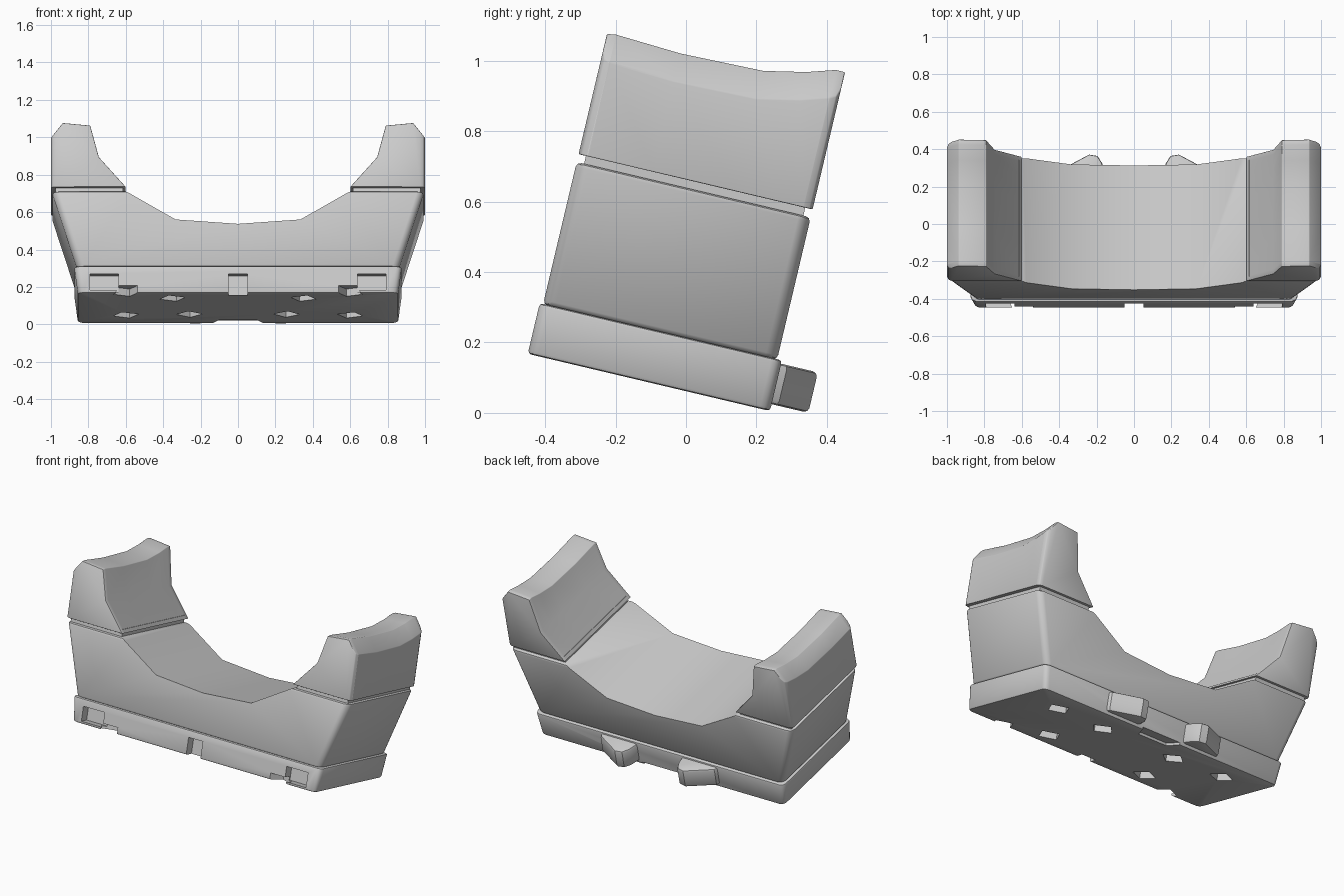
import bpy, bmesh, math
from mathutils import Matrix

cube = bpy.data.objects.get("Cube")
if cube:
    bpy.data.objects.remove(cube, do_unlink=True)

grey = bpy.data.materials.new("light grey")
grey.use_nodes = True
grey.diffuse_color = (0.6, 0.6, 0.6, 1)
grey.node_tree.nodes["Principled BSDF"].inputs["Base Color"].default_value = (0.6, 0.6, 0.6, 1)

# The whole cradle leans back by this angle
TILT = Matrix.Rotation(math.radians(-13.3), 4, 'X')
FRONT, BACK = -0.466, 0.217


def loft(rings):
    """Closed solid through a list of equal-length rings."""
    bm = bmesh.new()
    rows = [[bm.verts.new(p) for p in ring] for ring in rings]
    n = len(rows[0])
    for a, b in zip(rows, rows[1:]):
        for i in range(n):
            j = (i + 1) % n
            bm.faces.new((a[i], a[j], b[j], b[i]))
    bm.faces.new(rows[0])
    bm.faces.new(rows[-1])
    bmesh.ops.recalc_face_normals(bm, faces=bm.faces)
    return bm


def bevel(bm, test, width, segments=2):
    """Round the sharp edges whose midpoint and direction pass the test."""
    picked = []
    for e in bm.edges:
        a, b = e.verts
        sharp = e.calc_face_angle(0) > math.radians(35)
        if sharp and test((a.co + b.co) / 2, b.co - a.co):
            picked.append(e)
    bmesh.ops.bevel(bm, geom=picked, offset=width, segments=segments,
                    profile=0.5, affect='EDGES', clamp_overlap=True)


def finish(name, bm):
    bmesh.ops.recalc_face_normals(bm, faces=bm.faces)
    bmesh.ops.transform(bm, matrix=TILT, verts=bm.verts)
    mesh = bpy.data.meshes.new(name)
    bm.to_mesh(mesh)
    bm.free()
    obj = bpy.data.objects.new(name, mesh)
    bpy.context.collection.objects.link(obj)
    mesh.materials.append(grey)
    return obj


def smooth(obj):
    bpy.ops.object.select_all(action='DESELECT')
    obj.select_set(True)
    bpy.context.view_layer.objects.active = obj
    bpy.ops.object.shade_smooth_by_angle(angle=math.radians(35))


def box(x, y, z, sx, sy, sz, turn=0):
    bm = bmesh.new()
    m = (Matrix.Translation((x, y, z)) @ Matrix.Rotation(math.radians(turn), 4, 'Z')
         @ Matrix.Diagonal((sx, sy, sz, 1)))
    bmesh.ops.create_cube(bm, size=1, matrix=m)
    return bm


def mirrored(points):
    return points + [(-x, z) for x, z in reversed(points) if x > 0]


# Base slab, a little narrower at the bottom
def rect(half, z, y0=-0.476, y1=0.231):
    return [(-half, y0, z), (half, y0, z), (half, y1, z), (-half, y1, z)]


bm = loft([rect(0.856, 0.06), rect(0.876, 0.208)])
bevel(bm, lambda m, d: abs(m.x) > 0.8 and abs(d.z) > 0.1, 0.03)
bevel(bm, lambda m, d: True, 0.01)
base = finish("base", bm)

# Front windows, underside sockets and the rear thumb recess
cutters = [box(0, FRONT, 0.10, 0.1, 0.09, 0.13)]
for s in (-1, 1):
    cutters.append(box(s * 0.715, FRONT, 0.12, 0.15, 0.09, 0.09))
    for x, y, turn in ((0.6, 0.04, 28), (0.26, 0.02, 42), (0.35, -0.35, 28), (0.6, -0.465, 28)):
        cutters.append(box(s * x, y, 0.06, 0.1, 0.1, 0.08, -s * turn))
cutters.append(loft([[(-0.14, 0.24, z), (0.14, 0.24, z), (0.1, 0.15, z), (-0.1, 0.15, z)]
                     for z in (0.04, 0.075)]))
for cut_mesh in cutters:
    cutter = finish("cutter", cut_mesh)
    cutter.hide_render = True
    mod = base.modifiers.new("cut", 'BOOLEAN')
    mod.operation = 'DIFFERENCE'
    mod.solver = 'EXACT'
    mod.object = cutter
    bpy.context.view_layer.objects.active = base
    bpy.ops.object.modifier_apply(modifier=mod.name)
    bpy.data.objects.remove(cutter, do_unlink=True)
smooth(base)

# Main body with the curved saddle
profile = mirrored([(0.862, 0.206), (0.995, 0.622), (0.6, 0.622), (0.334, 0.466), (0.0, 0.442)])
bm = loft([[(x, y, z) for x, z in profile] for y in (FRONT, BACK)])
bevel(bm, lambda m, d: abs(m.x) > 0.9 and abs(d.z) > 0.2, 0.035)
bevel(bm, lambda m, d: abs(m.x) > 0.62 or m.z < 0.3, 0.014)
smooth(finish("saddle_body", bm))


# Height of the scooped horn top along its depth
SCOOP = [(FRONT, 0.0), (-0.44, 0.004), (-0.25, -0.006), (-0.01, 0.0), (0.11, 0.025),
         (0.19, 0.05), (BACK, 0.05)]
HORN = [(0.6, 0.645), (0.744, 0.809), (0.79, 0.982), (0.937, 0.996), (1.0, 0.915), (1.0, 0.645)]

for s, side in ((1, "left"), (-1, "right")):
    # Horn at each end of the saddle
    bm = loft([[(s * x, y, z + (lift if z > 0.9 else 0)) for x, z in HORN]
               for y, lift in SCOOP])
    bevel(bm, lambda m, d: abs(m.x) > 0.98 and abs(d.z) > 0.15, 0.035)
    bevel(bm, lambda m, d: True, 0.012)
    smooth(finish(side + "_horn", bm))

    # Recessed neck between horn and body
    smooth(finish(side + "_neck", box(s * 0.795, (FRONT + BACK) / 2, 0.635, 0.36, 0.64, 0.06)))

    # Rear clip with a tapered outer flank
    outline = [(0.15, 0.2), (0.17, 0.29), (0.195, 0.33), (0.24, 0.338), (0.4, 0.25), (0.42, 0.2)]
    bm = loft([[(s * x, y, z) for x, y in outline] for z in (0.08, 0.198)])
    bevel(bm, lambda m, d: abs(d.z) < 0.01 and m.y > 0.22, 0.014)
    smooth(finish(side + "_rear_clip", bm))
